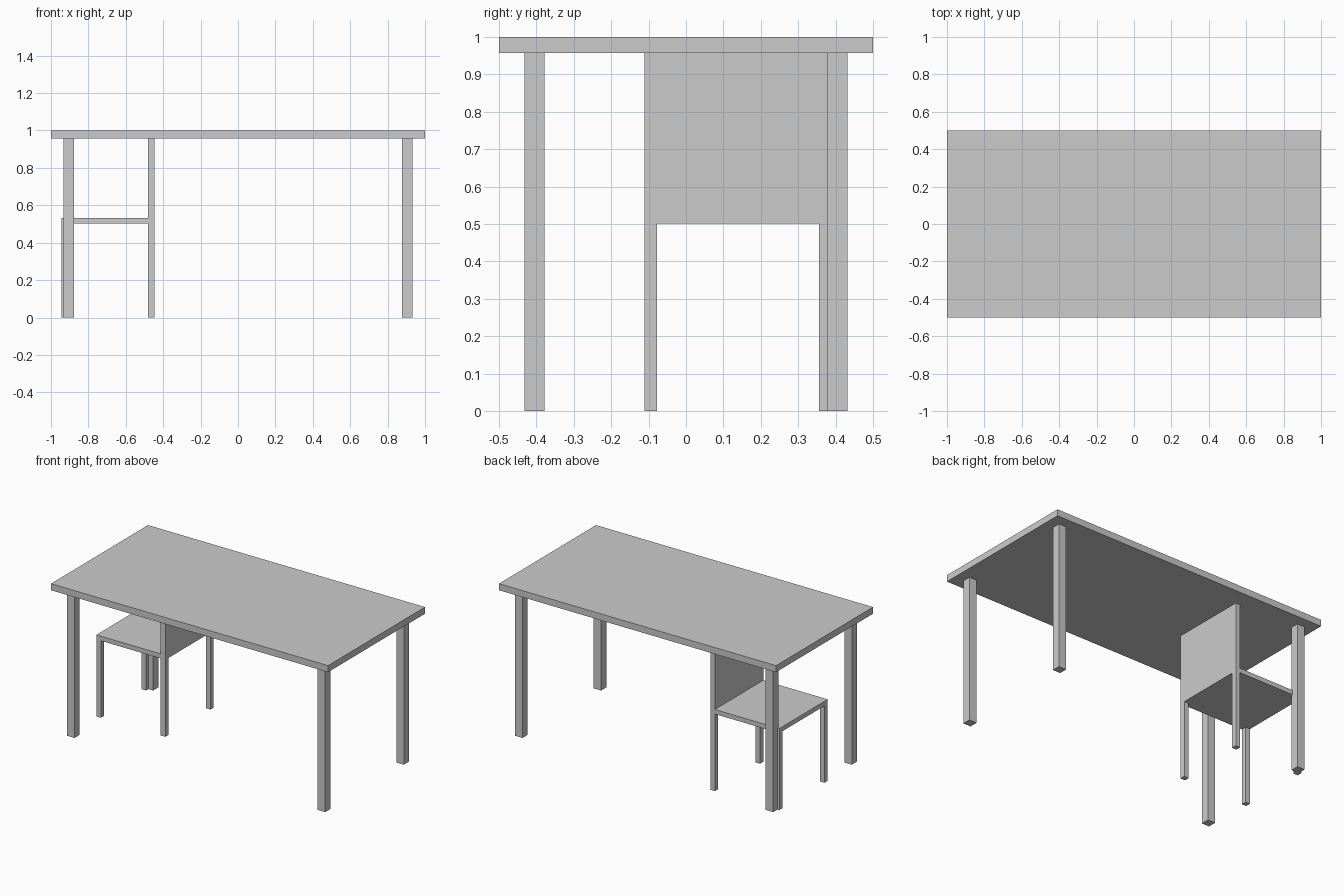
import bpy
import bmesh
from mathutils import Vector

if "Cube" in bpy.data.objects:
    bpy.data.objects.remove(bpy.data.objects["Cube"])

grey = bpy.data.materials.new("plain grey")
grey.diffuse_color = (0.6, 0.6, 0.6, 1)
grey.use_nodes = True
grey.node_tree.nodes["Principled BSDF"].inputs["Base Color"].default_value = grey.diffuse_color


def box(name, lo, hi):
    """Box between two opposite corners."""
    lo, hi = Vector(lo), Vector(hi)
    bm = bmesh.new()
    bmesh.ops.create_cube(bm, size=1)
    bmesh.ops.scale(bm, vec=hi - lo, verts=bm.verts)
    bmesh.ops.translate(bm, vec=(lo + hi) / 2, verts=bm.verts)
    mesh = bpy.data.meshes.new(name)
    bm.to_mesh(mesh)
    bm.free()
    mesh.materials.append(grey)
    obj = bpy.data.objects.new(name, mesh)
    bpy.context.collection.objects.link(obj)


# Table: slab on four square legs
TOP_Z = 0.957
box("table_top", (-1, -0.5, TOP_Z), (1, 0.5, 1))
leg = 0.027
for sx, side in ((-1, "left"), (1, "right")):
    for sy, end in ((-1, "front"), (1, "back")):
        x, y = sx * 0.905, sy * 0.405
        box(f"table_leg_{end}_{side}", (x - leg, y - leg, 0), (x + leg, y + leg, TOP_Z))

# Chair: tucked under the left end, its backrest facing the table's middle
X0, X1, Y0, Y1 = -0.945, -0.447, -0.111, 0.388
T = 0.033
SEAT_LOW, SEAT_HIGH = 0.502, 0.532
box("chair_seat", (X0, Y0, SEAT_LOW), (X1 - T, Y1, SEAT_HIGH))
box("chair_backrest", (X1 - T, Y0, SEAT_LOW), (X1, Y1, TOP_Z))
for x, side in ((X0, "outer"), (X1 - T, "inner")):
    for y, end in ((Y0, "front"), (Y1 - T, "back")):
        box(f"chair_leg_{end}_{side}", (x, y, 0), (x + T, y + T, SEAT_LOW))
